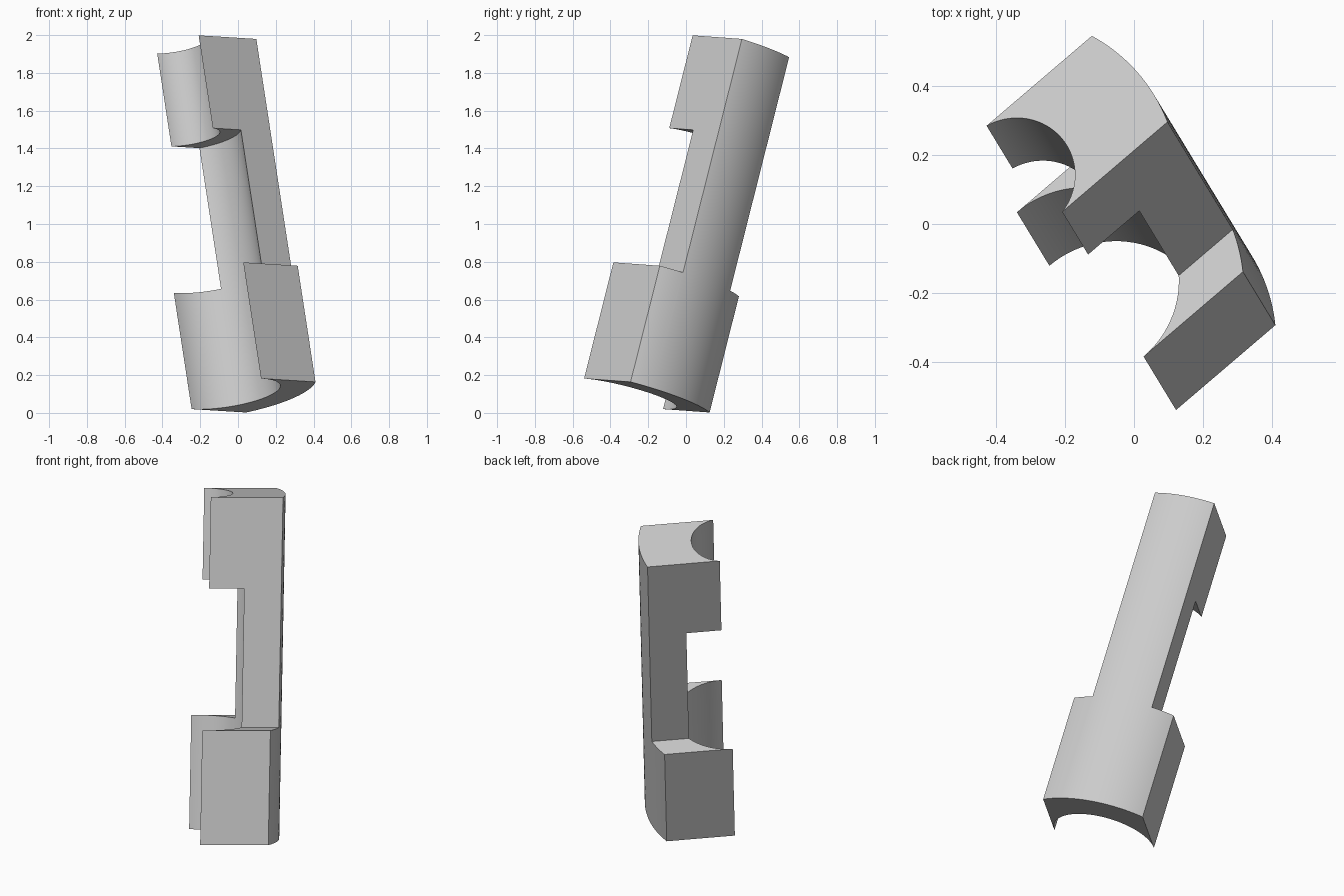
import bpy, bmesh, math
from mathutils import Vector, Matrix

if "Cube" in bpy.data.objects:
    bpy.data.objects.remove(bpy.data.objects["Cube"], do_unlink=True)

# Shared sizes, in the part's own upright frame (z along its length)
BOTTOM, SHOULDER, LEDGE, TOP = 0.026, 0.667, 1.444, 1.956
HALF_WIDE, HALF_NARROW = 0.29, 0.173
BORE_Y, BACK_Y, BACK_R = -0.267, -0.317, 0.519


def prism(name, outline, z0, z1):
    """Extrude a flat closed outline from z0 to z1."""
    bm = bmesh.new()
    face = bm.faces.new([bm.verts.new((x, y, z0)) for x, y in outline])
    top = bmesh.ops.extrude_face_region(bm, geom=[face])["geom"]
    bmesh.ops.translate(bm, vec=(0, 0, z1 - z0),
                        verts=[g for g in top if isinstance(g, bmesh.types.BMVert)])
    bmesh.ops.recalc_face_normals(bm, faces=bm.faces)
    mesh = bpy.data.meshes.new(name)
    bm.to_mesh(mesh)
    bm.free()
    obj = bpy.data.objects.new(name, mesh)
    bpy.context.collection.objects.link(obj)
    return obj


def arc(cy, r, start, end, steps):
    angles = [start + (end - start) * i / steps for i in range(steps + 1)]
    return [(r * math.cos(t), cy + r * math.sin(t)) for t in angles]


def box(x0, x1):
    return [(x0, -1), (x1, -1), (x1, 1), (x0, 1)]


# Body: a block with a gently rounded back
swing = math.asin(HALF_WIDE / BACK_R)
front_y = BORE_Y + 0.001
back = arc(BACK_Y, BACK_R, math.pi / 2 - swing, math.pi / 2 + swing, 32)
body = prism("curved_clamp_shell", [(-HALF_WIDE, front_y), (HALF_WIDE, front_y)] + back, BOTTOM, TOP)

# Cutters: wide bore, narrow bore and the two side reliefs
cutters = [
    prism("wide_bore_cutter", arc(BORE_Y, HALF_WIDE, 0, math.tau, 96)[:-1], -1, LEDGE),
    prism("narrow_bore_cutter", arc(BORE_Y, 0.177, 0, math.tau, 96)[:-1], LEDGE - 0.2, 3),
    prism("left_relief_cutter", box(HALF_NARROW, 1), SHOULDER, 3),
    prism("right_relief_cutter", box(-1, -HALF_NARROW), SHOULDER, 3),
]
bpy.ops.object.select_all(action="DESELECT")
bpy.context.view_layer.objects.active = body
body.select_set(True)
for cutter in cutters:
    cutter.hide_render = True
    mod = body.modifiers.new(cutter.name, "BOOLEAN")
    mod.operation, mod.solver, mod.object = "DIFFERENCE", "EXACT", cutter
    bpy.ops.object.modifier_apply(modifier=mod.name)
for cutter in cutters:
    bpy.data.objects.remove(cutter, do_unlink=True)

# Lean the whole part into place
axis = Vector((-0.147, 0.242, 0.959)).normalized()
depth = Vector((0.76, 0.648, -0.05))
depth = (depth - axis * depth.dot(axis)).normalized()
side = depth.cross(axis)
lean = Matrix((side, depth, axis)).transposed().to_4x4()
lean.translation = side * 0.2275
body.data.transform(lean)

# Plain grey finish
grey = bpy.data.materials.new("plain_grey")
grey.use_nodes = True
colour = (0.6, 0.6, 0.6, 1)
grey.diffuse_color = colour
grey.node_tree.nodes["Principled BSDF"].inputs["Base Color"].default_value = colour
body.data.materials.clear()
body.data.materials.append(grey)
bpy.ops.object.shade_smooth_by_angle(angle=math.radians(25))
